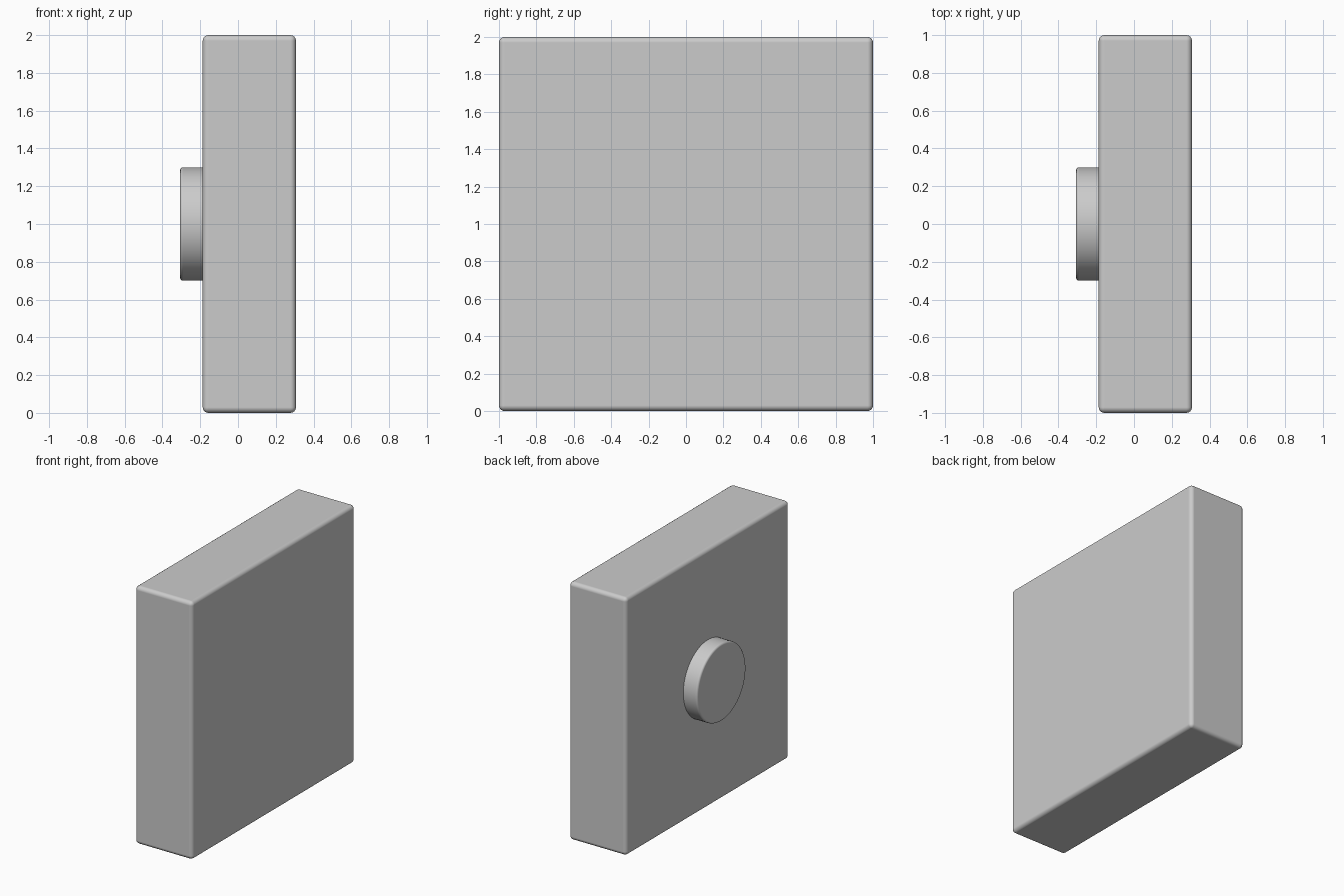
import bpy
import math

if "Cube" in bpy.data.objects:
    bpy.data.objects.remove(bpy.data.objects["Cube"])


def finish(obj, name, width, segments):
    """Name the part, round its sharp edges and shade it smooth."""
    obj.name = name
    bpy.ops.object.transform_apply(location=False, rotation=True, scale=True)
    bevel = obj.modifiers.new("rounded_edges", 'BEVEL')
    bevel.width = width
    bevel.segments = segments
    bevel.limit_method = 'ANGLE'
    bevel.angle_limit = math.radians(40)
    bevel.harden_normals = True
    bpy.ops.object.shade_smooth_by_angle(angle=math.radians(40))


# Square slab
X_BACK, X_SLAB, X_FACE = -0.307, -0.187, 0.307
bpy.ops.mesh.primitive_cube_add(size=1, location=((X_SLAB + X_FACE) / 2, 0, 1))
slab = bpy.context.object
slab.scale = (X_FACE - X_SLAB, 2, 2)
finish(slab, "slab", 0.03, 4)

# Round boss on the back, sunk slightly into the slab
SINK = 0.04
depth = X_SLAB + SINK - X_BACK
bpy.ops.mesh.primitive_cylinder_add(
    vertices=64, radius=0.3, depth=depth,
    location=(X_BACK + depth / 2, 0, 1), rotation=(0, math.pi / 2, 0))
finish(bpy.context.object, "round_boss", 0.016, 3)
